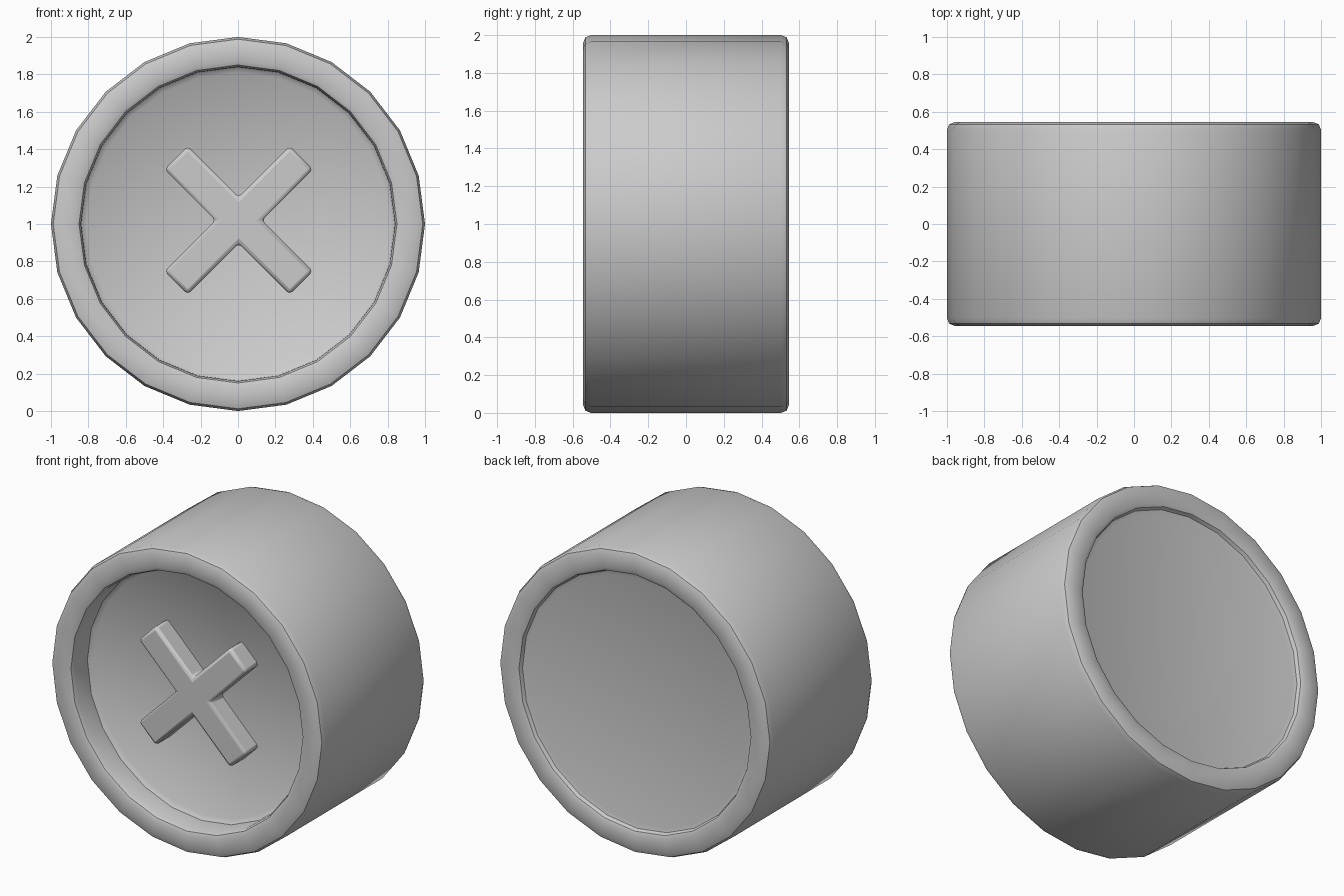
import bpy, bmesh, math
from mathutils import Matrix, Vector

if "Cube" in bpy.data.objects:
    bpy.data.objects.remove(bpy.data.objects["Cube"])


def finish(name, bm, angle):
    bmesh.ops.recalc_face_normals(bm, faces=bm.faces)
    mesh = bpy.data.meshes.new(name)
    bm.to_mesh(mesh)
    bm.free()
    ob = bpy.data.objects.new(name, mesh)
    bpy.context.collection.objects.link(ob)
    bpy.ops.object.select_all(action='DESELECT')
    ob.select_set(True)
    bpy.context.view_layer.objects.active = ob
    bpy.ops.object.shade_smooth_by_angle(angle=math.radians(angle))
    return ob


# Round body: (radius, y) profile with a deep front dish and shallow back dish
rim = [(0.84, 0.512), (0.85, 0.535), (0.873, 0.545),
       (0.958, 0.545), (0.988, 0.533), (1.0, 0.503)]
front = [(0, -0.357), (0.81, -0.357), (0.838, -0.38)] + [(r, -y) for r, y in rim]
back = rim[::-1] + [(0.815, 0.505), (0, 0.505)]

bm = bmesh.new()
verts = [bm.verts.new((r, y, 1)) for r, y in front + back]
edges = [bm.edges.new(pair) for pair in zip(verts, verts[1:])]
bmesh.ops.spin(bm, geom=verts + edges, cent=(0, 0, 1), axis=(0, 1, 0),
               angle=math.tau, steps=24, use_merge=False)
bmesh.ops.remove_doubles(bm, verts=bm.verts, dist=0.0005)
finish("round_body", bm, 42)

# Raised diagonal cross on the dish floor
h, length = 0.088, 0.473
center = Vector((0.004, 0, 1.02))
bm = bmesh.new()
outline = []
for k in range(4):
    turn = Matrix.Rotation(math.pi / 4 + k * math.pi / 2, 3, 'Y')
    for x, z in ((h, h), (length, h), (length, -h)):
        p = turn @ Vector((x, 0, z)) + center
        outline.append(bm.verts.new((p.x, -0.485, p.z)))
face = bm.faces.new(outline)
extruded = bmesh.ops.extrude_face_region(bm, geom=[face], use_keep_orig=True)
bmesh.ops.translate(bm, vec=(0, 0.155, 0),
                    verts=[v for v in extruded["geom"] if isinstance(v, bmesh.types.BMVert)])
cross = finish("raised_cross", bm, 42)
bevel = cross.modifiers.new("soft_edges", 'BEVEL')
bevel.width = 0.02
bevel.segments = 2
bevel.limit_method = 'ANGLE'
